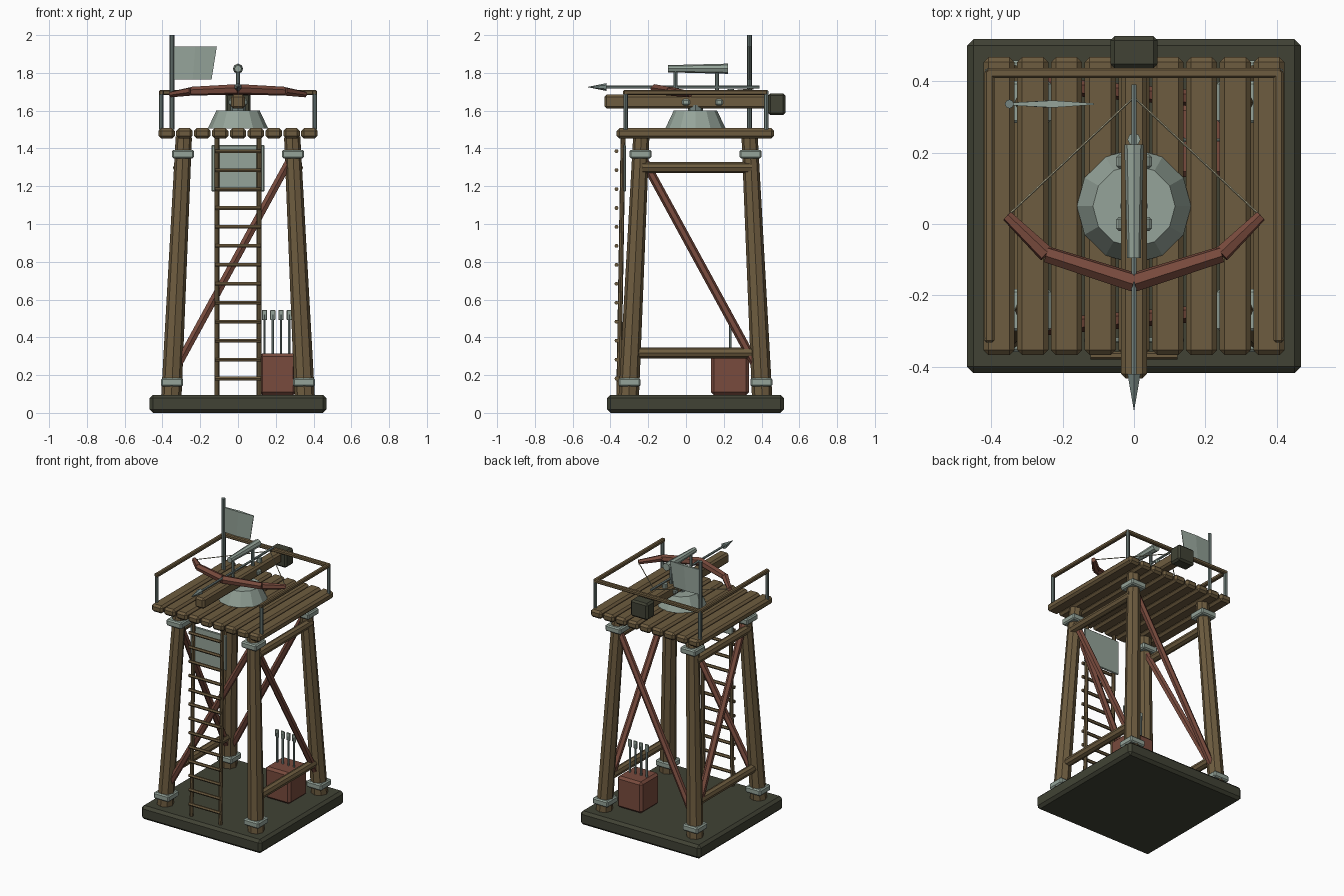
import bpy, bmesh
from math import pi
from mathutils import Vector

cube = bpy.data.objects.get("Cube")
if cube:
    bpy.data.objects.remove(cube, do_unlink=True)


def material(name, rgb):
    m = bpy.data.materials.new(name)
    m.use_nodes = True
    m.diffuse_color = (*rgb, 1)
    m.node_tree.nodes["Principled BSDF"].inputs["Base Color"].default_value = (*rgb, 1)
    return m


WOOD = material("brown wood", (0.155, 0.107, 0.05))
RED = material("red wood", (0.19, 0.07, 0.047))
METAL = material("pale metal", (0.30, 0.37, 0.32))
STEEL = material("grey steel", (0.18, 0.235, 0.22))
DARK = material("dark olive", (0.052, 0.055, 0.035))
CORD = material("pale cord", (0.40, 0.37, 0.24))
CY = 0.05  # tower axis in y


def finish(name, bm, mat):
    bmesh.ops.recalc_face_normals(bm, faces=bm.faces)
    me = bpy.data.meshes.new(name)
    bm.to_mesh(me)
    bm.free()
    me.materials.append(mat)
    ob = bpy.data.objects.new(name, me)
    bpy.context.collection.objects.link(ob)
    return ob


def box(name, centre, size, mat, bevel=0.0):
    bm = bmesh.new()
    bmesh.ops.create_cube(bm, size=1)
    for v in bm.verts:
        v.co = Vector(a * b for a, b in zip(v.co, size)) + Vector(centre)
    if bevel:
        bmesh.ops.bevel(bm, geom=bm.edges[:], offset=bevel, segments=1, affect='EDGES')
    return finish(name, bm, mat)


def rod(name, a, b, r1, mat, r2=None, sides=8):
    """Tapered bar with flat sides from a to b."""
    a, b = Vector(a), Vector(b)
    bm = bmesh.new()
    bmesh.ops.create_cone(bm, cap_ends=True, segments=sides, radius1=r1,
                          radius2=r1 if r2 is None else r2, depth=(b - a).length)
    bmesh.ops.rotate(bm, verts=bm.verts, matrix=Vector((0, 0, 1)).rotation_difference(b - a).to_matrix())
    bmesh.ops.translate(bm, verts=bm.verts, vec=(a + b) / 2)
    return finish(name, bm, mat)


def leg_offset(z):
    return 0.357 - 0.048 * z


# Foundation slab
box("base_slab", (0, CY, 0.048), (0.935, 0.935, 0.096), DARK, 0.018)

# Legs with metal collars
for sx in (-1, 1):
    for sy in (-1, 1):
        def at(z):
            return (sx * leg_offset(z), CY + sy * leg_offset(z), z)
        rod("leg", at(0.08), at(1.46), 0.054, WOOD, 0.043)
        for z in (0.162, 1.37):
            box("leg_collar", at(z), (0.118, 0.118, 0.044), METAL, 0.008)

# Diagonal braces on all four sides, horizontal beams on two
LOW, HIGH = 0.2, 1.37
lo, hi = leg_offset(LOW), leg_offset(HIGH)
for s in (-1, 1):
    rod("cross_brace", (-lo, CY + s * lo, LOW), (hi, CY + s * hi, HIGH), 0.023, RED, sides=6)
    rod("side_brace", (s * lo, CY + lo, LOW), (s * hi, CY - hi, HIGH), 0.023, RED, sides=6)
    for z, off in ((0.318, 0.34), (1.298, 0.315)):
        rod("side_beam", (s * off, CY - 0.31, z) if z < 1 else (s * off, CY - 0.28, z),
            (s * off, CY + 0.3, z), 0.029, WOOD)

# Deck planks
for i in range(9):
    box("deck_plank", ((i - 4) * 0.0945, CY, 1.48), (0.087, 0.834, 0.054), WOOD, 0.014)

# Railing, open at the front
for sx in (-1, 1):
    for y in (-0.32, 0.425):
        rod("rail_post", (sx * 0.407, y, 1.5), (sx * 0.407, y, 1.705), 0.012, STEEL)
    box("side_rail", (sx * 0.405, CY, 1.696), (0.028, 0.765, 0.026), WOOD, 0.006)
box("back_rail", (0, 0.423, 1.696), (0.83, 0.028, 0.026), WOOD, 0.006)

# Ladder
for sx in (-1, 1):
    rod("ladder_rail", (sx * 0.112, -0.356, 0.09), (sx * 0.112, -0.333, 1.46), 0.013, WOOD)
for i in range(13):
    z = 0.182 + i * 0.1003
    rod("ladder_rung", (-0.122, -0.368, z), (0.122, -0.368, z), 0.011, WOOD, sides=6)

# Shield plate behind the ladder
box("shield_plate", (0, -0.325, 1.295), (0.28, 0.014, 0.245), METAL, 0.004)

# Bolt chest with spare bolts
box("bolt_chest", (0.21, 0.233, 0.205), (0.195, 0.203, 0.22), RED, 0.016)
for i in range(4):
    x = 0.14 + i * 0.044
    rod("spare_bolt", (x, 0.235, 0.3), (x, 0.235, 0.52), 0.007, STEEL, sides=6)
    box("spare_bolt_vane", (x, 0.235, 0.518), (0.028, 0.009, 0.054), METAL, 0.003)

# Turret
rod("turret_cone", (0, CY, 1.505), (0, CY, 1.6), 0.16, METAL, 0.115, sides=12)
rod("turret_pivot", (0, CY, 1.595), (0, CY, 1.63), 0.04, STEEL)
for y in (0.0, 0.175):
    box("stock_bracket", (0, y, 1.645), (0.1, 0.04, 0.034), METAL, 0.008)

# Stock and counterweight
box("stock", (0, 0.003, 1.648), (0.072, 0.87, 0.074), WOOD, 0.012)
box("counterweight", (0, 0.481, 1.634), (0.133, 0.09, 0.116), DARK, 0.012)

# Bow limbs and string
BOW = [(0, -0.163, 1.713), (0.245, -0.085, 1.703), (0.355, 0.022, 1.686)]
RADII = [0.028, 0.024, 0.016]
for s in (-1, 1):
    pts = [(s * x, y, z) for x, y, z in BOW]
    for i in range(2):
        rod("bow_limb", pts[i], pts[i + 1], RADII[i], RED, RADII[i + 1], sides=6)
    rod("bow_string", pts[2], (0, 0.355, 1.715), 0.003, CORD, sides=5)

# Loaded bolt and catch
rod("bolt_shaft", (0, -0.43, 1.725), (0, 0.39, 1.725), 0.008, STEEL, sides=6)
rod("bolt_head", (0, -0.42, 1.725), (0, -0.525, 1.725), 0.021, STEEL, 0.0, sides=6)
rod("string_catch", (0, 0.237, 1.68), (0, 0.237, 1.715), 0.018, METAL)

# Sighting tube on two posts
rod("sight_tube", (0, -0.095, 1.822), (0, 0.222, 1.822), 0.019, METAL, 0.027)
for y in (-0.055, 0.165):
    rod("sight_post", (0, y, 1.68), (0, y, 1.82), 0.011, STEEL)

# Flag and pole
rod("flag_pole", (-0.349, 0.336, 1.5), (-0.349, 0.336, 2.0), 0.0125, STEEL)
bm = bmesh.new()
rings = []
for z, end in ((1.765, -0.14), (1.94, -0.112)):
    mid = (end - 0.34) / 2
    rings.append([bm.verts.new((x, 0.336 + dy, z)) for x, dy in
                  ((-0.34, -0.004), (mid, -0.01), (end, -0.002), (end, 0.002), (mid, 0.01), (-0.34, 0.004))])
bm.faces.new(rings[0])
bm.faces.new(rings[1])
for i in range(6):
    j = (i + 1) % 6
    bm.faces.new((rings[0][i], rings[0][j], rings[1][j], rings[1][i]))
finish("flag", bm, METAL)
